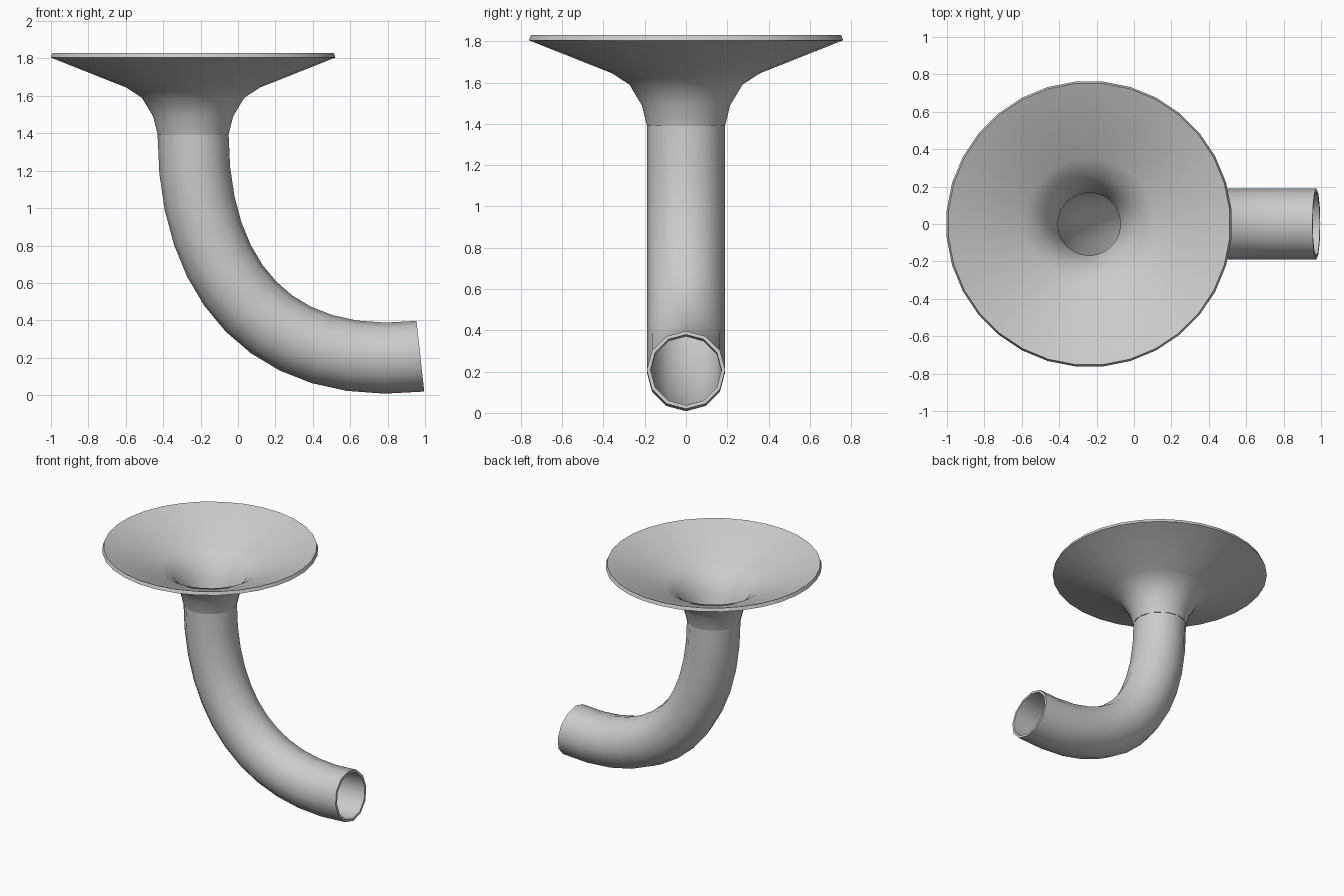
import bpy, bmesh
from math import sin, cos, pi, radians
from mathutils import Vector

cube = bpy.data.objects.get("Cube")
if cube:
    bpy.data.objects.remove(cube, do_unlink=True)

grey = bpy.data.materials.new("plain_grey")
grey.use_nodes = True
colour = (0.6, 0.6, 0.6, 1)
grey.diffuse_color = colour
grey.node_tree.nodes["Principled BSDF"].inputs["Base Color"].default_value = colour

AXIS_X = -0.24    # centre line of the horn
JOINT_Z = 1.39    # where horn and pipe meet


def ring(centre, u, v, radius, sides, phase=0.0):
    angles = [2 * pi * (i + phase) / sides for i in range(sides)]
    return [centre + radius * (cos(a) * u + sin(a) * v) for a in angles]


def loft_wall(name, rings):
    """Skin a closed loop of rings: outer wall, then inner wall coming back."""
    bm = bmesh.new()
    loops = [[bm.verts.new(p) for p in r] for r in rings]
    for k, a in enumerate(loops):
        b = loops[(k + 1) % len(loops)]
        for i in range(len(a)):
            j = (i + 1) % len(a)
            bm.faces.new((a[i], a[j], b[j], b[i]))
    bmesh.ops.recalc_face_normals(bm, faces=bm.faces)
    mesh = bpy.data.meshes.new(name)
    bm.to_mesh(mesh)
    bm.free()
    mesh.materials.append(grey)
    obj = bpy.data.objects.new(name, mesh)
    bpy.context.collection.objects.link(obj)
    bpy.ops.object.select_all(action='DESELECT')
    obj.select_set(True)
    bpy.context.view_layer.objects.active = obj
    bpy.ops.object.shade_smooth_by_angle(angle=radians(45))
    return obj


# Flared horn: thin wall turned around the vertical axis (radius, height)
outer = [(0.19, JOINT_Z), (0.215, 1.49), (0.275, 1.59), (0.36, 1.645), (0.765, 1.805)]
inner = [(0.755, 1.83), (0.35, 1.667), (0.26, 1.605), (0.195, 1.495), (0.168, JOINT_Z)]
X, Y = Vector((1, 0, 0)), Vector((0, 1, 0))
loft_wall("flared_horn", [ring(Vector((AXIS_X, 0, z)), X, Y, r, 32, 0.5)
                          for r, z in outer + inner])

# Bent pipe: hollow tube swept along a cubic curve
p0, p1, p2, p3 = (Vector((x, 0, z)) for x, z in
                  [(AXIS_X, JOINT_Z), (AXIS_X, 0.61), (0.18, 0.12), (0.975, 0.208)])
STEPS = 12


def pipe_ring(step, radius):
    t = step / STEPS
    s = 1 - t
    centre = s**3 * p0 + 3 * s * s * t * p1 + 3 * s * t * t * p2 + t**3 * p3
    tangent = s * s * (p1 - p0) + 2 * s * t * (p2 - p1) + t * t * (p3 - p2)
    return ring(centre, Y, Y.cross(tangent.normalized()), radius, 12)


loft_wall("bent_pipe", [pipe_ring(k, 0.19) for k in range(STEPS + 1)]
          + [pipe_ring(k, 0.172) for k in reversed(range(STEPS + 1))])
